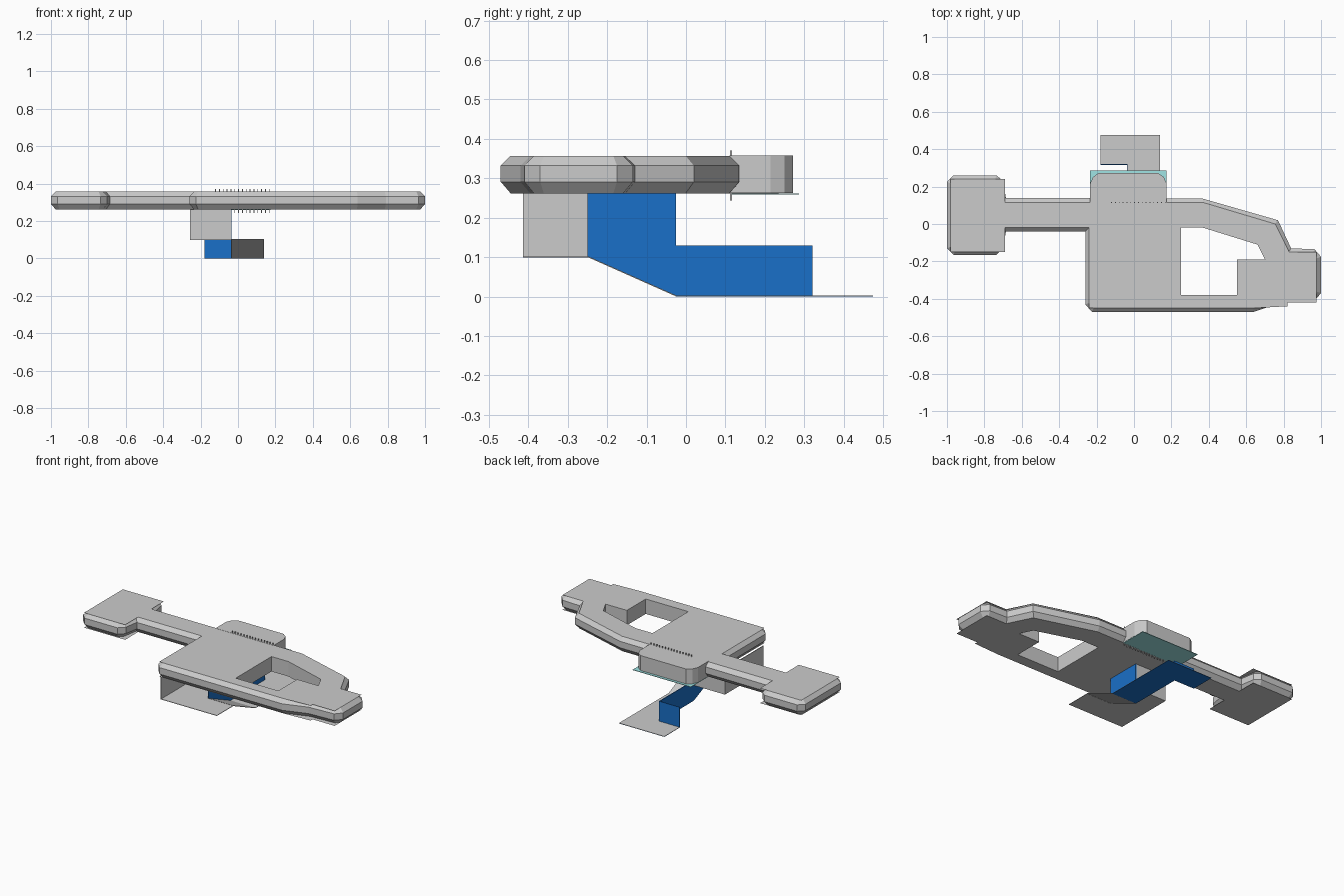
import bpy, bmesh
from mathutils import Vector

if "Cube" in bpy.data.objects:
    bpy.data.objects.remove(bpy.data.objects["Cube"])

Z0, Z1 = 0.262, 0.357   # bottom and top of the flat hull


def material(name, rgb):
    m = bpy.data.materials.new(name)
    m.diffuse_color = (*rgb, 1)
    m.use_nodes = True
    m.node_tree.nodes["Principled BSDF"].inputs["Base Color"].default_value = m.diffuse_color
    return m


blue = material("blue", (0.01, 0.16, 0.58))
cyan = material("cyan", (0.35, 0.78, 0.78))


def finish(name, bm, mat=None):
    bmesh.ops.recalc_face_normals(bm, faces=bm.faces)
    me = bpy.data.meshes.new(name)
    bm.to_mesh(me)
    bm.free()
    ob = bpy.data.objects.new(name, me)
    bpy.context.collection.objects.link(ob)
    if mat:
        me.materials.append(mat)
    return ob


def inset(pts, d):
    """Mitred inward offset of a counter-clockwise outline."""
    out = []
    for i, p in enumerate(pts):
        a, p, b = Vector(pts[i - 1]), Vector(p), Vector(pts[(i + 1) % len(pts)])
        u, v = (p - a).normalized(), (b - p).normalized()
        n1, n2 = Vector((-u.y, u.x)), Vector((-v.y, v.x))
        out.append(tuple(p + (n1 + n2) * d / (1 + n1.dot(n2))))
    return out


def loop(bm, pts, z):
    return [bm.verts.new((x, y, z)) for x, y in pts]


def bridge(bm, a, b):
    for i in range(len(a)):
        j = (i + 1) % len(a)
        bm.faces.new((a[i], a[j], b[j], b[i]))


def prism(name, pts, z0, z1, mat=None):
    bm = bmesh.new()
    a, b = loop(bm, pts, z0), loop(bm, pts, z1)
    bridge(bm, a, b)
    bm.faces.new(a)
    bm.faces.new(b)
    return finish(name, bm, mat)


def box(name, x, y, z, mat=None):
    pts = [(x[0], y[0]), (x[1], y[0]), (x[1], y[1]), (x[0], y[1])]
    return prism(name, pts, z[0], z[1], mat)


def side_prism(name, yz, x0, x1, mat=None):
    """Side profile in y, z extruded along x."""
    bm = bmesh.new()
    a = [bm.verts.new((x0, y, z)) for y, z in yz]
    b = [bm.verts.new((x1, y, z)) for y, z in yz]
    bridge(bm, a, b)
    bm.faces.new(a)
    bm.faces.new(b)
    return finish(name, bm, mat)


# Bevelled rim around the hull
rim = [(-1, -.13), (-.965, -.165), (-.735, -.165), (-.70, -.13), (-.685, -.04),
       (-.26, -.04), (-.26, -.43), (-.225, -.47), (.64, -.47), (.79, -.42),
       (.965, -.41), (1, -.37), (1, -.175), (.965, -.135), (.84, -.13),
       (.77, .02), (.37, .135), (-.685, .14), (-.70, .23), (-.735, .26),
       (-.965, .26), (-1, .225)]
bm = bmesh.new()
rings = [loop(bm, inset(rim, d), z) for d, z in
         ((.025, Z0), (0, .291), (0, .332), (.025, Z1))]
for a, b in zip(rings, rings[1:]):
    bridge(bm, a, b)
finish("hull_rim", bm)

# Sharp-cornered top and bottom plates joined by the walls of the opening
plate = [(-.98, -.15), (-.69, -.15), (-.69, -.02), (-.24, -.02), (-.24, -.45),
         (.64, -.45), (.82, -.44), (.82, -.42), (.975, -.42), (.975, -.15),
         (.83, -.15), (.755, 0), (.37, .115), (-.69, .115), (-.69, .24), (-.98, .24)]
hole = [(.25, -.38), (.55, -.38), (.55, -.19), (.70, -.19), (.66, -.11),
        (.37, -.02), (.25, -.02)]
bm = bmesh.new()
walls = []
for z in (Z0, Z1):
    outer, inner = loop(bm, plate, z), loop(bm, hole, z)
    edges = [bm.edges.new((r[i - 1], r[i])) for r in (outer, inner) for i in range(len(r))]
    bmesh.ops.triangle_fill(bm, edges=edges, use_beauty=True, normal=(0, 0, 1))
    walls.append(inner)
bridge(bm, *walls)
finish("hull_plates", bm)

# Rear block with clipped corners, on a cyan base sheet
prism("rear_block", [(-.235, .11), (.175, .11), (.175, .215), (.16, .25), (.13, .272),
                     (-.19, .272), (-.22, .25), (-.235, .215)], Z0 + .001, Z1 + .001)
box("rear_base_sheet", (-.235, .175), (.115, .287), (Z0 - .003, Z0), cyan)

# Row of fine pins through the rear seam
for i in range(15):
    x = -.12 + i * .0205
    box("seam_pin", (x - .002, x + .002), (.112, .117), (.243, .371))

# Blue folded side panel and end plate
side_prism("blue_side_panel", [(-.25, Z0), (-.25, .10), (-.025, .002), (.32, .002),
                               (.32, .13), (-.025, .13), (-.025, Z0)], -.038, -.034, blue)
box("blue_end_plate", (-.18, -.034), (.316, .321), (.002, .13), blue)

# Low floor: grey above, blue underneath
foot = [(-.035, -.025), (.14, -.025), (.14, .475), (-.18, .475), (-.18, .32), (-.035, .32)]
prism("floor_sheet", foot, .001, .003)
prism("floor_underside", foot, 0, .001, blue)

# Ramp up to the front shelf
side_prism("ramp_sheet", [(-.25, .10), (-.25, .103), (-.025, .003), (-.025, 0)], -.035, .14)
prism("front_shelf", [(-.255, -.413), (.14, -.413), (.14, -.25), (-.035, -.25),
                      (-.035, -.025), (-.255, -.025)], .099, .102)

# Walls hanging between hull and shelf
box("left_wall", (-.257, -.253), (-.413, -.025), (.099, Z0))
box("inner_wall", (-.255, -.035), (-.029, -.025), (.10, Z0))
